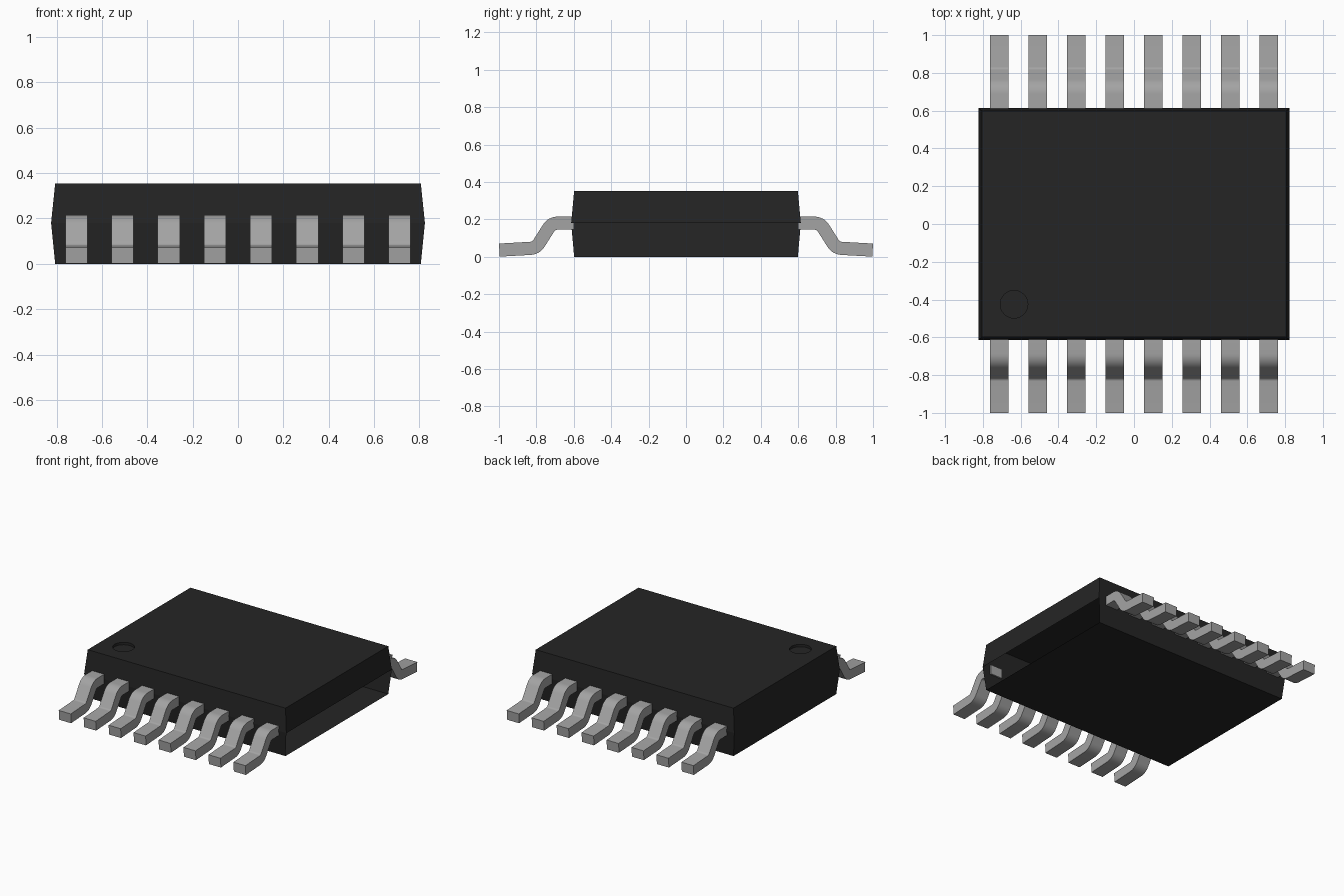
import bpy, bmesh, math
from mathutils import Vector

cube = bpy.data.objects.get("Cube")
if cube:
    bpy.data.objects.remove(cube, do_unlink=True)


def material(name, grey):
    m = bpy.data.materials.new(name)
    m.use_nodes = True
    colour = (grey, grey, grey, 1)
    m.diffuse_color = colour
    m.node_tree.nodes["Principled BSDF"].inputs["Base Color"].default_value = colour
    return m


def add_object(name, mesh):
    ob = bpy.data.objects.new(name, mesh)
    bpy.context.collection.objects.link(ob)
    return ob


def finish(bm, name, mat):
    mesh = bpy.data.meshes.new(name)
    bm.to_mesh(mesh)
    bm.free()
    mesh.materials.append(mat)
    return mesh


plastic = material("black plastic", 0.018)
metal = material("grey metal", 0.37)

# Package body: thin shell, widest at the mid seam
bm = bmesh.new()


def rectangle(x, y, z):
    return [bm.verts.new((sx * x, sy * y, z))
            for sx, sy in ((-1, -1), (1, -1), (1, 1), (-1, 1))]


def loop_edges(verts):
    return [bm.edges.new((v, verts[(i + 1) % len(verts)])) for i, v in enumerate(verts)]


def walls(low, high, skip=()):
    n = len(low)
    for i in range(n):
        if i not in skip:
            j = (i + 1) % n
            bm.faces.new((low[i], low[j], high[j], high[i]))


def circle(z, r=0.073, n=32):
    return [bm.verts.new((-0.635 + r * math.cos(math.tau * i / n),
                          -0.425 + r * math.sin(math.tau * i / n), z)) for i in range(n)]


base = rectangle(0.806, 0.598, 0)
seam = rectangle(0.824, 0.614, 0.18)
top = rectangle(0.806, 0.598, 0.353)
bm.faces.new(base[::-1])
walls(base, seam, skip=(1,))  # lower left-hand end is open
walls(seam, top)

# Round orientation dimple sunk into the top
rim, floor = circle(0.353), circle(0.335)
bmesh.ops.triangle_fill(bm, edges=[
    bm.edges.get((v, top[(i + 1) % 4])) for i, v in enumerate(top)] + loop_edges(rim),
    use_beauty=True, normal=(0, 0, 1))
walls(rim, floor)
bm.faces.new(floor)
bmesh.ops.recalc_face_normals(bm, faces=bm.faces)
add_object("body", finish(bm, "body", plastic))


# Gull-wing lead: a bent strip with rounded corners
def rounded_path(points, radius, steps=6):
    out = [points[0]]
    for a, b, c in zip(points, points[1:], points[2:]):
        u, v = (a - b).normalized(), (c - b).normalized()
        half = u.angle(v) / 2
        centre = b + (u + v).normalized() * radius / math.sin(half)
        p, q = b + u * radius / math.tan(half), b + v * radius / math.tan(half)
        for i in range(steps + 1):
            d = (p - centre).lerp(q - centre, i / steps).normalized()
            out.append(centre + d * radius)
    return out + [points[-1]]


path = rounded_path([Vector(p) for p in
                     ((-0.6, 0.18), (-0.718, 0.18), (-0.802, 0.047), (-0.998, 0.036))], 0.055)
bm = bmesh.new()
rings = []
for i, p in enumerate(path):
    t = (path[min(i + 1, len(path) - 1)] - path[max(i - 1, 0)]).normalized()
    n = Vector((t.y, -t.x)) * 0.035
    rings.append([bm.verts.new((x, q.x, q.y))
                  for x, q in ((-0.049, p - n), (0.049, p - n), (0.049, p + n), (-0.049, p + n))])
for a, b in zip(rings, rings[1:]):
    walls(a, b)
bm.faces.new(rings[0])
bm.faces.new(rings[-1])
bmesh.ops.recalc_face_normals(bm, faces=bm.faces)
lead_mesh = finish(bm, "lead", metal)

# Eight leads along each long side
leads = []
for side, angle in (("front", 0), ("back", math.pi)):
    for i in range(8):
        lead = add_object(f"{side}_lead_{i + 1}", lead_mesh)
        lead.location.x = (i - 3.5) * 0.2035
        lead.rotation_euler.z = angle
        leads.append(lead)

bpy.ops.object.select_all(action='DESELECT')
leads[0].select_set(True)
bpy.context.view_layer.objects.active = leads[0]
bpy.ops.object.shade_smooth_by_angle(angle=math.radians(35))
